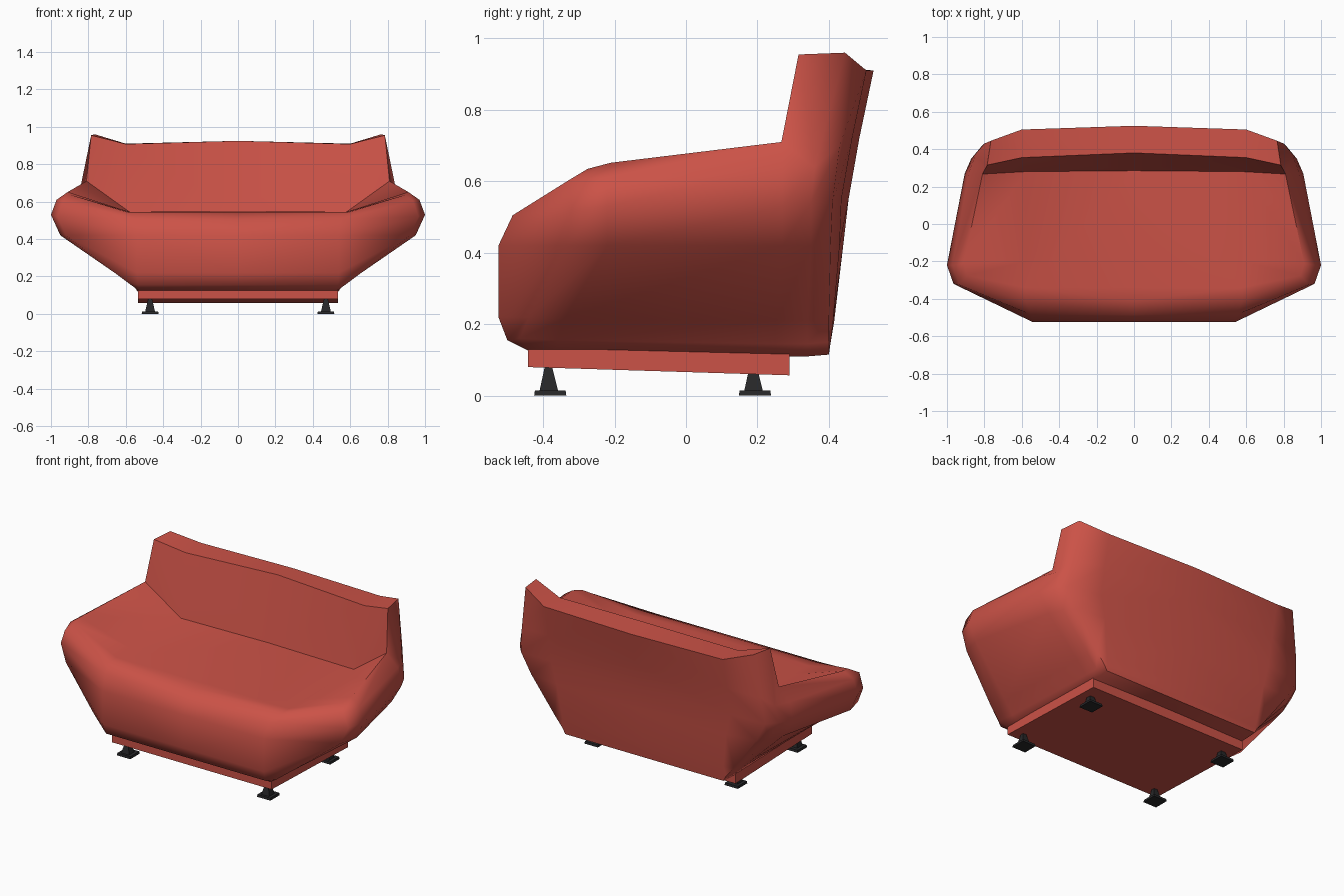
import bpy, bmesh, math

if "Cube" in bpy.data.objects:
    bpy.data.objects.remove(bpy.data.objects["Cube"])


def material(name, rgb):
    m = bpy.data.materials.new(name)
    m.diffuse_color = (*rgb, 1)
    m.use_nodes = True
    m.node_tree.nodes["Principled BSDF"].inputs["Base Color"].default_value = m.diffuse_color
    return m


RED = material("red fabric", (0.60, 0.085, 0.063))
BLACK = material("black plastic", (0.02, 0.02, 0.022))


def finish(bm, name, mat, angle=None):
    bmesh.ops.remove_doubles(bm, verts=bm.verts, dist=0.0005)
    bmesh.ops.recalc_face_normals(bm, faces=bm.faces)
    me = bpy.data.meshes.new(name)
    bm.to_mesh(me)
    bm.free()
    ob = bpy.data.objects.new(name, me)
    bpy.context.collection.objects.link(ob)
    me.materials.append(mat)
    if angle:
        bpy.ops.object.select_all(action='DESELECT')
        ob.select_set(True)
        bpy.context.view_layer.objects.active = ob
        bpy.ops.object.shade_smooth_by_angle(angle=math.radians(angle))
    return ob


# Upholstered shell: profiles run from the underside, up the outside, over the
# rim and down to the seat; they are lofted from front centre to back centre.
def front(xs):
    yz = [(-.44, .125), (-.50, .155), (-.525, .22), (-.525, .42),
          (-.485, .505), (-.41, .54), (-.34, .545)]
    return [(x, y, z) for x, (y, z) in zip(xs, yz)]


def back(x, bulge, lip_y, lip_z, seat):
    w = min(x, .53)
    return [(w, .40, .115), (w, .405, .15), (x, .415, .21), (x, .44, .42),
            (x, .455 - bulge, .55), (x, .485 - bulge, .72),
            (x, .525 - bulge, .91), (x, lip_y, lip_z), seat]


corner = (.58, .28, .545)
wing = (.785, .315, .955)
f0 = front([0] * 7)
f1 = front([.53, .535, .54, .54, .55, .58, .58])
columns = [
    f0[:6] + [f0[5]] * 2 + f0[6:],                      # front centre
    f1[:6] + [f1[5]] * 2 + f1[6:],                      # front edge
    [(.53, -.44, .125), (.58, -.465, .16), (.66, -.44, .22), (.92, -.335, .42),
     (.965, -.32, .52), (.935, -.325, .605), (.89, -.275, .635),
     (.89, -.275, .635), (.58, -.34, .545)],            # arm front corner
    [(.53, -.36, .125), (.57, -.36, .155), (.64, -.34, .215), (.95, -.22, .42),
     (1.0, -.22, .53), (.97, -.22, .61), (.91, -.21, .652),
     (.91, -.21, .652), (.58, -.2, .545)],              # arm widest point
    [(.53, .25, .11), (.555, .25, .145), (.62, .255, .21), (.84, .27, .42),
     (.905, .27, .53), (.885, .27, .64), (.81, .267, .71),
     (.81, .267, .71), corner],                         # arm rear
    [(.53, .34, .11), (.555, .34, .145), (.61, .34, .21), (.80, .35, .42),
     (.87, .35, .54), (.85, .36, .64), wing, wing, corner],      # wing front
    [(.53, .40, .115), (.55, .40, .15), (.60, .40, .21), (.755, .405, .42),
     (.82, .41, .54), (.80, .43, .70), (.765, .445, .96), wing, corner],  # wing rear
    back(.60, .02, .355, .908, corner),                 # back fold
    back(0, 0, .38, .925, (0, .285, .55)),              # back centre
]
# pull the lower back panel in towards the base at the fold
columns[7][2] = (.54, .412, .21)
columns[7][3] = (.57, .43, .42)

bm = bmesh.new()
for s in (1, -1):
    grid = [[bm.verts.new((s * x, y, z)) for x, y, z in col] for col in columns]
    for a, b in zip(grid, grid[1:]):
        for i in range(len(a) - 1):
            bm.faces.new((a[i], b[i], b[i + 1], a[i + 1]))
    bm.faces.new([c[0] for c in grid] )                 # underside
    bm.faces.new([c[-1] for c in grid])                 # seat
bmesh.ops.remove_doubles(bm, verts=bm.verts, dist=0.0005)
bmesh.ops.dissolve_degenerate(bm, edges=bm.edges, dist=0.0005)
finish(bm, "sofa shell", RED, 62)


def block(bm, cx, cy, z0, z1, bottom, top, top_dy=0):
    """Four-sided tapered block from half sizes."""
    lo, hi = [], []
    for sx, sy in ((-1, -1), (1, -1), (1, 1), (-1, 1)):
        lo.append(bm.verts.new((cx + sx * bottom, cy + sy * bottom, z0)))
        hi.append(bm.verts.new((cx + sx * top, cy + top_dy + sy * top, z1)))
    bm.faces.new(lo)
    bm.faces.new(hi)
    for i in range(4):
        j = (i + 1) % 4
        bm.faces.new((lo[i], lo[j], hi[j], hi[i]))


# Plinth, tilted slightly down to the rear
bm = bmesh.new()
bmesh.ops.create_cube(bm, size=1)
for v in bm.verts:
    rear, up = v.co.y > 0, v.co.z > 0
    v.co = (.535 * (1 if v.co.x > 0 else -1), .29 if rear else -.442,
            (.125 if up else .057) if rear else (.14 if up else .08))
finish(bm, "plinth", RED)

# Feet: flat pad with a tapered stem
for label, y in (("front", -.38), ("rear", .193)):
    for side, x in (("left", -.47), ("right", .47)):
        bm = bmesh.new()
        block(bm, x, y, 0, .014, .045, .043)
        block(bm, x, y - .004, .013, .082, .026, .010, -.001)
        finish(bm, f"{label}_{side}_foot", BLACK)
